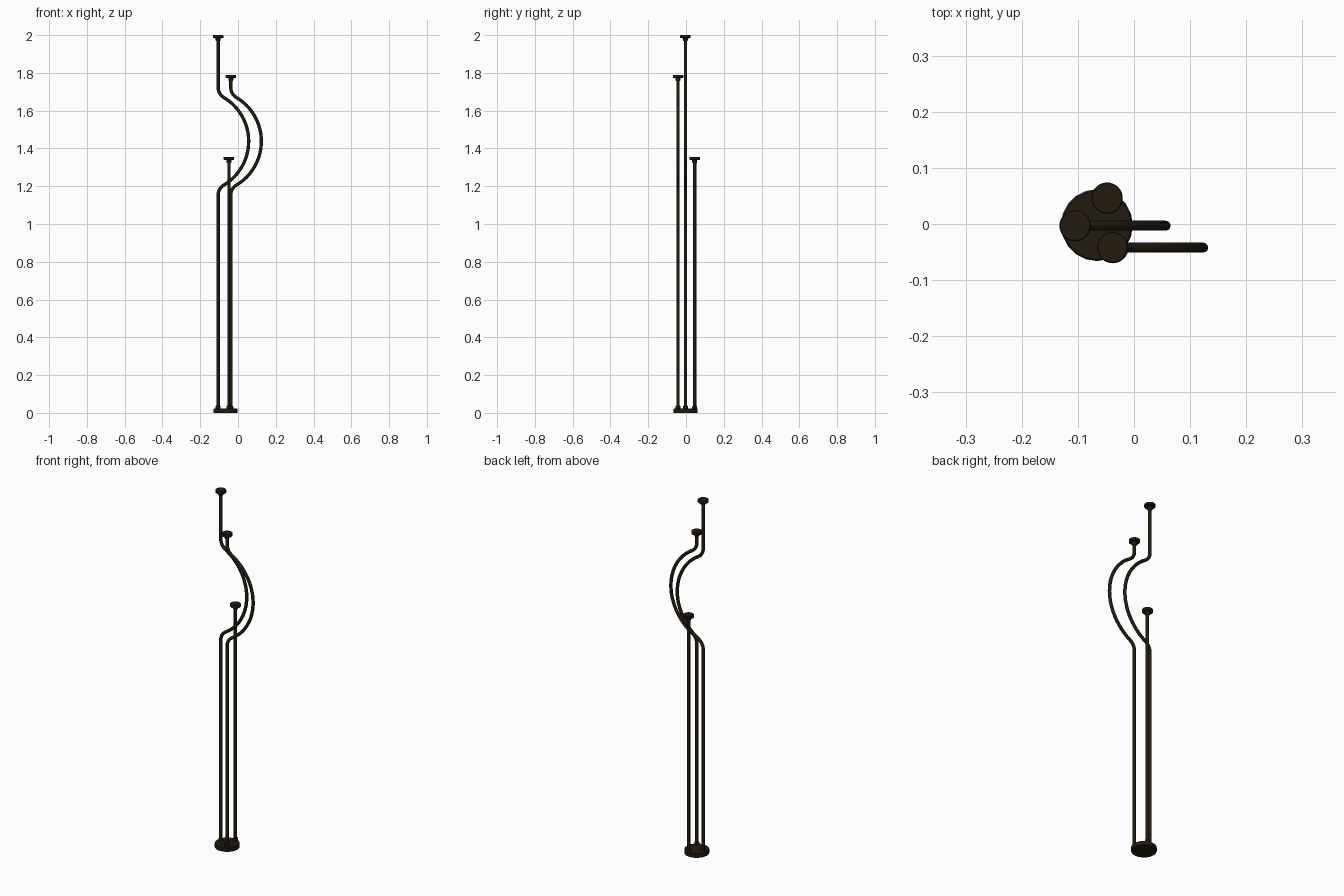
import bpy, bmesh
from math import sin, cos, pi, sqrt, atan2

if "Cube" in bpy.data.objects:
    bpy.data.objects.remove(bpy.data.objects["Cube"])

mat = bpy.data.materials.new("dark_bronze")
mat.diffuse_color = (0.016, 0.011, 0.005, 1)
mat.use_nodes = True
mat.node_tree.nodes["Principled BSDF"].inputs["Base Color"].default_value = mat.diffuse_color


def lathe(name, profile, x, y, sides):
    """Spin an (r, z) profile into a closed solid standing at x, y."""
    bm = bmesh.new()
    rings = [[bm.verts.new((x + r * cos(2 * pi * i / sides), y + r * sin(2 * pi * i / sides), z))
              for i in range(sides)] for r, z in profile]
    for a, b in zip(rings, rings[1:]):
        for i in range(sides):
            j = (i + 1) % sides
            bm.faces.new((a[i], a[j], b[j], b[i]))
    bm.faces.new(rings[0][::-1])
    bm.faces.new(rings[-1])
    me = bpy.data.meshes.new(name)
    bm.to_mesh(me)
    bm.free()
    me.materials.append(mat)
    ob = bpy.data.objects.new(name, me)
    bpy.context.collection.objects.link(ob)
    bpy.ops.object.select_all(action='DESELECT')
    ob.select_set(True)
    bpy.context.view_layer.objects.active = ob
    bpy.ops.object.shade_smooth_by_angle(angle=0.6)


def tube(name, points, radius):
    cu = bpy.data.curves.new(name, 'CURVE')
    cu.dimensions = '3D'
    cu.bevel_depth = radius
    cu.bevel_resolution = 4
    cu.use_fill_caps = True
    sp = cu.splines.new('POLY')
    sp.points.add(len(points) - 1)
    for p, co in zip(sp.points, points):
        p.co = (*co, 1)
    sp.use_smooth = True
    cu.materials.append(mat)
    bpy.context.collection.objects.link(bpy.data.objects.new(name, cu))


def bowed_path(x, y, top, bulge=0.1615, R=0.27, f=0.06, zm=1.438):
    """Straight rod with a big arc bulging to +x, filleted into the straights."""
    cx = x + bulge - R
    fx = x + f
    dz = sqrt((R + f) ** 2 - (fx - cx) ** 2)
    a = atan2(dz, fx - cx)                       # half angle of the big arc
    lower = [(fx - f * cos(a * i / 8), zm - dz + f * sin(a * i / 8)) for i in range(9)]
    arc = [(cx + R * cos(t), zm + R * sin(t)) for t in (-a + 2 * a * i / 24 for i in range(1, 24))]
    upper = [(px, 2 * zm - pz) for px, pz in reversed(lower)]
    return [(px, y, pz) for px, pz in [(x, 0.01)] + lower + arc + upper + [(x, top)]]


# round foot
lathe("base", [(0.064, 0), (0.064, 0.02), (0.061, 0.023)], -0.066, -0.002, 20)

# three rods, each with a foot collar and a flat cap
rods = [("tall", -0.105, -0.003, 2.0, True),
        ("middle", -0.038, -0.042, 1.79, True),
        ("short", -0.048, 0.046, 1.355, False)]
for label, x, y, top, bowed in rods:
    end = top - 0.01
    path = bowed_path(x, y, end) if bowed else [(x, y, 0.01), (x, y, end)]
    tube(label + "_rod", path, 0.0088)
    lathe(label + "_collar", [(0.013, 0.015), (0.013, 0.035), (0.01, 0.038)], x, y, 20)
    lathe(label + "_cap", [(0.011, top - 0.032), (0.013, top - 0.028), (0.013, top - 0.017),
                           (0.026, top - 0.016), (0.028, top - 0.014),
                           (0.028, top - 0.002), (0.026, top)], x, y, 32)
